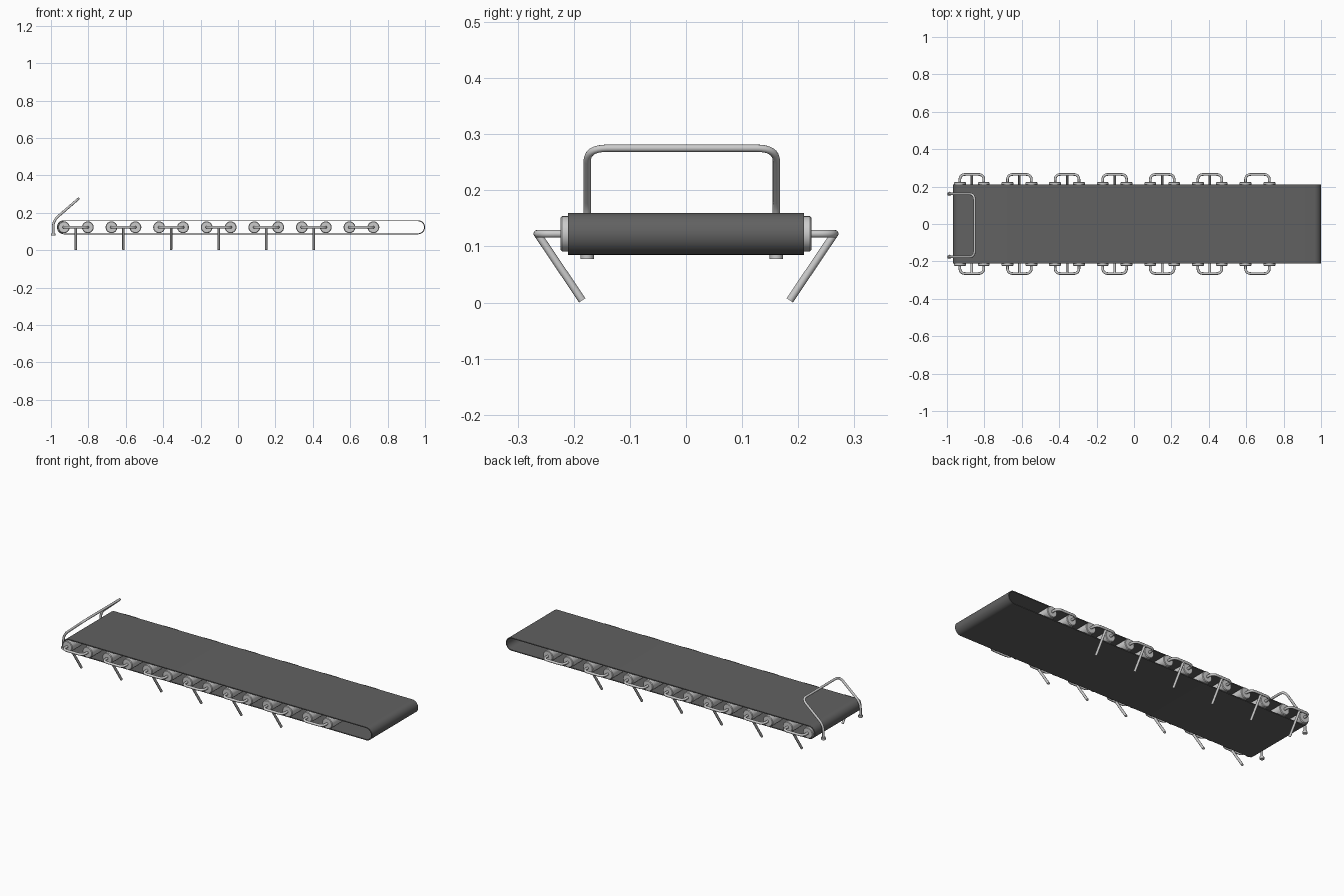
import bpy, bmesh, math
from mathutils import Vector

if "Cube" in bpy.data.objects:
    bpy.data.objects.remove(bpy.data.objects["Cube"])


def material(name, v):
    m = bpy.data.materials.new(name)
    m.diffuse_color = (v, v, v, 1)
    m.use_nodes = True
    m.node_tree.nodes["Principled BSDF"].inputs["Base Color"].default_value = m.diffuse_color
    return m


RUBBER = material("dark rubber", 0.12)
STEEL = material("light steel", 0.6)
ZC = 0.1225          # height of the roller axes


def smooth(ob, angle=35):
    bpy.ops.object.select_all(action='DESELECT')
    ob.select_set(True)
    bpy.context.view_layer.objects.active = ob
    bpy.ops.object.shade_smooth_by_angle(angle=math.radians(angle))


def mesh_object(name, bm, mat):
    bmesh.ops.recalc_face_normals(bm, faces=bm.faces)
    me = bpy.data.meshes.new(name)
    bm.to_mesh(me)
    bm.free()
    me.materials.append(mat)
    ob = bpy.data.objects.new(name, me)
    bpy.context.collection.objects.link(ob)
    smooth(ob)
    return ob


def rounded(points, radius, steps=8):
    """Polyline with its inner corners rounded off."""
    pts = [Vector(p) for p in points]
    out = [pts[0]]
    for a, b, c in zip(pts, pts[1:], pts[2:]):
        p, q = b + (a - b).normalized() * radius, b + (c - b).normalized() * radius
        for i in range(steps + 1):
            t = i / steps
            out.append(p * (1 - t) ** 2 + b * 2 * t * (1 - t) + q * t * t)
    return out + [pts[-1]]


def tube(name, points, r):
    cu = bpy.data.curves.new(name, 'CURVE')
    cu.dimensions = '3D'
    cu.bevel_depth = r
    cu.bevel_resolution = 4
    cu.use_fill_caps = True
    sp = cu.splines.new('POLY')
    sp.points.add(len(points) - 1)
    for p, co in zip(sp.points, points):
        p.co = (*co, 1)
    cu.materials.append(STEEL)
    ob = bpy.data.objects.new(name, cu)
    bpy.context.collection.objects.link(ob)
    bpy.ops.object.select_all(action='DESELECT')
    ob.select_set(True)
    bpy.context.view_layer.objects.active = ob
    bpy.ops.object.convert(target='MESH')
    smooth(bpy.context.object, 50)


def lathe_y(name, x, z, profile, n=32):
    """Closed solid turned about a line along y; profile is (y, radius)."""
    bm = bmesh.new()
    rings = [[bm.verts.new((x + r * math.cos(2 * math.pi * i / n), y,
                            z + r * math.sin(2 * math.pi * i / n)))
              for i in range(n)] for y, r in profile]
    for a, b in zip(rings, rings[1:]):
        for i in range(n):
            j = (i + 1) % n
            bm.faces.new((a[i], a[j], b[j], b[i]))
    bm.faces.new(rings[0])
    bm.faces.new(rings[-1])
    mesh_object(name, bm, STEEL)


# Belt: thin stadium-shaped loop, open at the sides
def stadium(r, n=16):
    x0, x1 = -0.968 + 0.0375, 1.0 - 0.0375
    pts = []
    for cx, start in ((x1, -90), (x0, 90)):
        for i in range(n + 1):
            a = math.radians(start + 180 * i / n)
            pts.append((cx + r * math.cos(a), ZC + r * math.sin(a)))
    return pts


bm = bmesh.new()
loops = [[bm.verts.new((x, y, z)) for x, z in stadium(r)]
         for r, y in ((0.0375, -0.21), (0.0375, 0.21), (0.0325, 0.21), (0.0325, -0.21))]
for a, b in zip(loops, loops[1:] + loops[:1]):
    for i in range(len(a)):
        j = (i + 1) % len(a)
        bm.faces.new((a[i], a[j], b[j], b[i]))
mesh_object("belt", bm, RUBBER)

# Roller pairs with side brackets and slanted legs
for g in range(7):
    xc = -0.867 + 0.2545 * g
    for dx in (-0.064, 0.064):
        lathe_y("roller", xc + dx, ZC, [(-0.224, 0.028), (-0.221, 0.0315),
                                        (0.221, 0.0315), (0.224, 0.028)])
    for s in (-1, 1):
        tube("side_bracket", rounded([(xc - 0.064, s * 0.215, ZC), (xc - 0.064, s * 0.265, ZC),
                                      (xc + 0.064, s * 0.265, ZC), (xc + 0.064, s * 0.215, ZC)],
                                     0.03), 0.007)
        if g < 6:
            tube("leg", [(xc, s * 0.264, ZC - 0.001), (xc, s * 0.185, 0.004)], 0.0068)

# Push handle with small feet at the left end
ya, yb, xh = -0.176, 0.161, -0.988
tube("push_handle", rounded([(xh, ya, 0.08), (xh, ya, 0.158), (-0.853, ya, 0.275),
                             (-0.853, yb, 0.275), (xh, yb, 0.158), (xh, yb, 0.08)], 0.035), 0.0066)
for y in (ya, yb):
    tube("handle_foot", [(xh, y, 0.078), (xh, y, 0.09)], 0.012)
